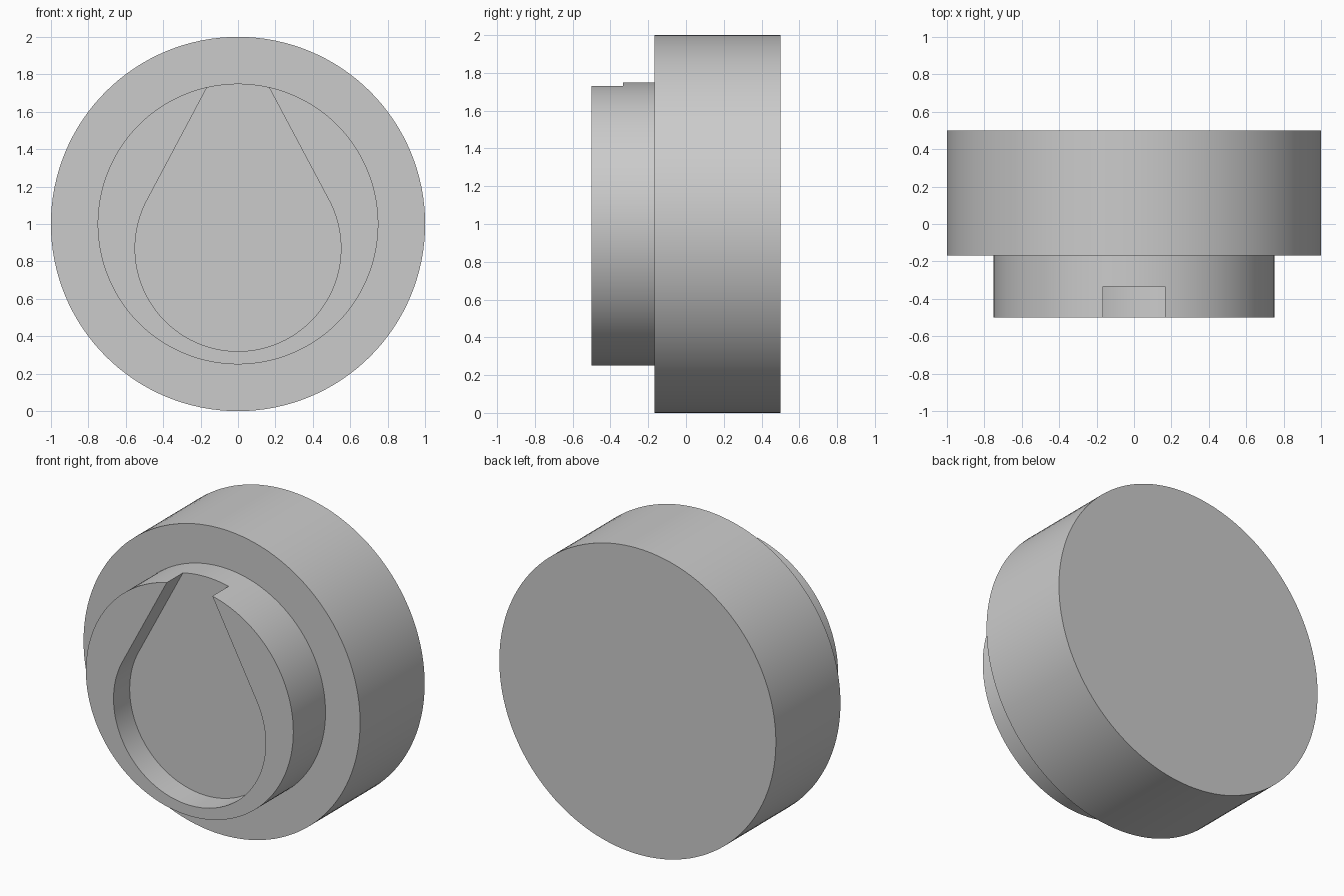
import bpy
import bmesh
from math import sin, cos, pi, radians

if "Cube" in bpy.data.objects:
    bpy.data.objects.remove(bpy.data.objects["Cube"])

GREY = (0.6, 0.6, 0.6, 1)
grey = bpy.data.materials.new("light grey")
grey.use_nodes = True
grey.diffuse_color = GREY
grey.node_tree.nodes["Principled BSDF"].inputs["Base Color"].default_value = GREY


def arc(radius, height, start, end, steps):
    """Points in the x-z plane around (0, height)."""
    angles = [start + (end - start) * i / steps for i in range(steps + 1)]
    return [(radius * cos(a), height + radius * sin(a)) for a in angles]


def prism(name, outline, front, back):
    """Extrude an x-z outline along y."""
    bm = bmesh.new()
    face = bm.faces.new([bm.verts.new((x, front, z)) for x, z in outline])
    extruded = bmesh.ops.extrude_face_region(bm, geom=[face], use_keep_orig=True)
    moved = [v for v in extruded["geom"] if isinstance(v, bmesh.types.BMVert)]
    bmesh.ops.translate(bm, verts=moved, vec=(0, back - front, 0))
    bmesh.ops.recalc_face_normals(bm, faces=bm.faces)
    mesh = bpy.data.meshes.new(name)
    bm.to_mesh(mesh)
    bm.free()
    mesh.materials.append(grey)
    obj = bpy.data.objects.new(name, mesh)
    bpy.context.collection.objects.link(obj)
    return obj


def activate(obj):
    bpy.ops.object.select_all(action="DESELECT")
    obj.select_set(True)
    bpy.context.view_layer.objects.active = obj


# Wide main disc and the smaller raised disc in front of it
body = prism("main_disc", arc(1, 1, 0, 2 * pi, 128)[:-1], -0.167, 0.5)
boss = prism("raised_disc", arc(0.75, 1, 0, 2 * pi, 128)[:-1], -0.5, -0.167)

# Teardrop pocket: round bottom, tangent sides meeting above the rim
tangent = radians(28)
radius, centre = 0.55, 0.87
teardrop = arc(radius, centre, pi - tangent, 2 * pi + tangent, 96)
teardrop.append((0, centre + radius / sin(tangent)))
cutter = prism("pocket_cutter", teardrop, -0.6, -0.333)
cutter.hide_render = True

activate(boss)
pocket = boss.modifiers.new("pocket", "BOOLEAN")
pocket.operation = "DIFFERENCE"
pocket.solver = "EXACT"
pocket.object = cutter
bpy.ops.object.modifier_apply(modifier=pocket.name)
bpy.data.objects.remove(cutter)

# Smooth round walls with crisp rims
for part in (body, boss):
    activate(part)
    bpy.ops.object.shade_smooth_by_angle(angle=radians(25))
